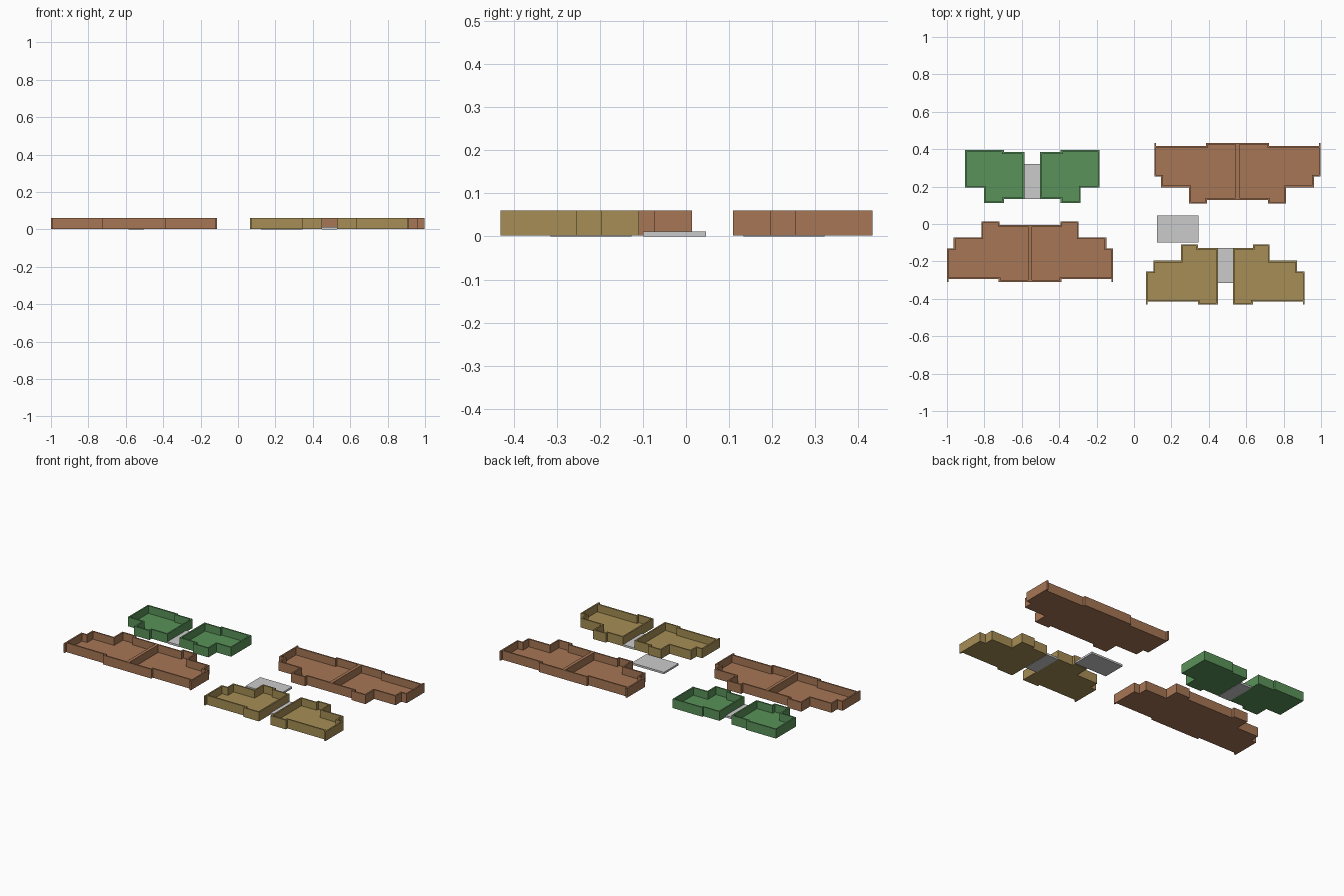
import bpy, bmesh
from mathutils import Vector

if "Cube" in bpy.data.objects:
    bpy.data.objects.remove(bpy.data.objects["Cube"])

WALL, BASE, FLOOR, TOP = 0.009, 0.002, 0.012, 0.06


def material(name, rgb):
    m = bpy.data.materials.new(name)
    m.diffuse_color = (*rgb, 1)
    m.use_nodes = True
    m.node_tree.nodes["Principled BSDF"].inputs["Base Color"].default_value = m.diffuse_color
    return m


BROWN = material("brown", (0.38, 0.18, 0.09))
OCHRE = material("ochre", (0.38, 0.27, 0.09))
GREEN = material("green", (0.10, 0.29, 0.10))


def add_box(bm, x0, x1, y0, y1, z0, z1):
    vs = bmesh.ops.create_cube(bm, size=1)["verts"]
    for v in vs:
        v.co = Vector(((x0 + x1) / 2 + v.co.x * (x1 - x0),
                       (y0 + y1) / 2 + v.co.y * (y1 - y0),
                       (z0 + z1) / 2 + v.co.z * (z1 - z0)))


def finish(bm, name, mat=None):
    bmesh.ops.recalc_face_normals(bm, faces=bm.faces)
    me = bpy.data.meshes.new(name)
    bm.to_mesh(me)
    bm.free()
    ob = bpy.data.objects.new(name, me)
    if mat:
        me.materials.append(mat)
    bpy.context.collection.objects.link(ob)
    return ob


def inset(pts, t):
    """Offset a right-angled outline inwards by t."""
    n = len(pts)
    out = []
    for i, (x, y) in enumerate(pts):
        d1 = (Vector((x, y)) - Vector(pts[i - 1])).normalized()
        d2 = (Vector(pts[(i + 1) % n]) - Vector((x, y))).normalized()
        # inward (left-hand) normals of the two edges
        out.append((x - (d1.y + d2.y) * t, y + (d1.x + d2.x) * t))
    return out


def tray(name, pts, mat, boxes=()):
    """Open tray: floor and walls following an outline, plus extra wall boxes."""
    area = sum(pts[i - 1][0] * p[1] - p[0] * pts[i - 1][1] for i, p in enumerate(pts))
    if area < 0:
        pts = pts[::-1]
    inner = inset(pts, WALL)
    bm = bmesh.new()
    rings = [[bm.verts.new((x, y, z)) for x, y in ring] for ring, z in
             ((pts, BASE), (pts, TOP), (inner, TOP), (inner, FLOOR))]
    for a, b in zip(rings, rings[1:]):
        for i in range(len(pts)):
            bm.faces.new((a[i - 1], a[i], b[i], b[i - 1]))
    bm.faces.new(rings[0][::-1])
    bm.faces.new(rings[3])
    for x0, x1, y0, y1 in boxes:
        add_box(bm, x0, x1, y0, y1, BASE, TOP)
    return finish(bm, name, mat)


def slab(name, x0, x1, y0, y1):
    bm = bmesh.new()
    add_box(bm, x0, x1, y0, y1, 0, FLOOR)
    return finish(bm, name)


# large double trays: half outline (x from centre, depth from the tip side)
half = [(0.162, 0.020), (0.162, 0.0), (0.259, 0.0), (0.259, 0.087),
        (0.408, 0.087), (0.408, 0.145), (0.444, 0.145), (0.444, 0.309),
        (0.168, 0.309), (0.168, 0.324)]
for name, cx, tip, s in (("large_tray_front", -0.556, 0.0145, -1),
                         ("large_tray_back", 0.5535, 0.109, 1)):
    pts = [(cx + x, tip + s * d) for x, d in half]
    pts += [(cx - x, tip + s * d) for x, d in half[::-1]]
    boxes = [(cx - 0.010, cx + 0.010, *sorted((tip + s * 0.025, tip + s * 0.32)))]
    for e in (-0.444, 0.444 - WALL):   # end fins
        boxes.append((cx + e, cx + e + WALL, *sorted((tip + s * 0.29, tip + s * 0.324))))
    tray(name, pts, BROWN, boxes)

# medium tray pair with end fins
medium = [(0.040, -0.127), (0.147, -0.127), (0.147, -0.109), (0.237, -0.109),
          (0.237, -0.196), (0.384, -0.196), (0.384, -0.253), (0.424, -0.253),
          (0.424, -0.415), (0.147, -0.415), (0.147, -0.431), (0.040, -0.431)]
for side, s in (("left", -1), ("right", 1)):
    cx = 0.488
    fin = sorted((cx + s * (0.424 - WALL), cx + s * 0.424))
    tray("medium_tray_" + side, [(cx + s * x, y) for x, y in medium], OCHRE,
         [(*fin, -0.431, -0.40)])

# small tray pair
small = [(0.042, 0.384), (0.152, 0.384), (0.152, 0.395), (0.360, 0.395),
         (0.360, 0.194), (0.259, 0.194), (0.259, 0.112), (0.152, 0.112),
         (0.152, 0.134), (0.042, 0.134)]
for side, s in (("left", -1), ("right", 1)):
    tray("small_tray_" + side, [(-0.544 + s * x, y) for x, y in small], GREEN)

# grey walkways between the pairs and the loose slab
slab("medium_walkway", 0.448, 0.528, -0.315, -0.127)
slab("small_walkway", -0.586, -0.502, 0.134, 0.322)
slab("loose_slab", 0.122, 0.346, -0.100, 0.046)
